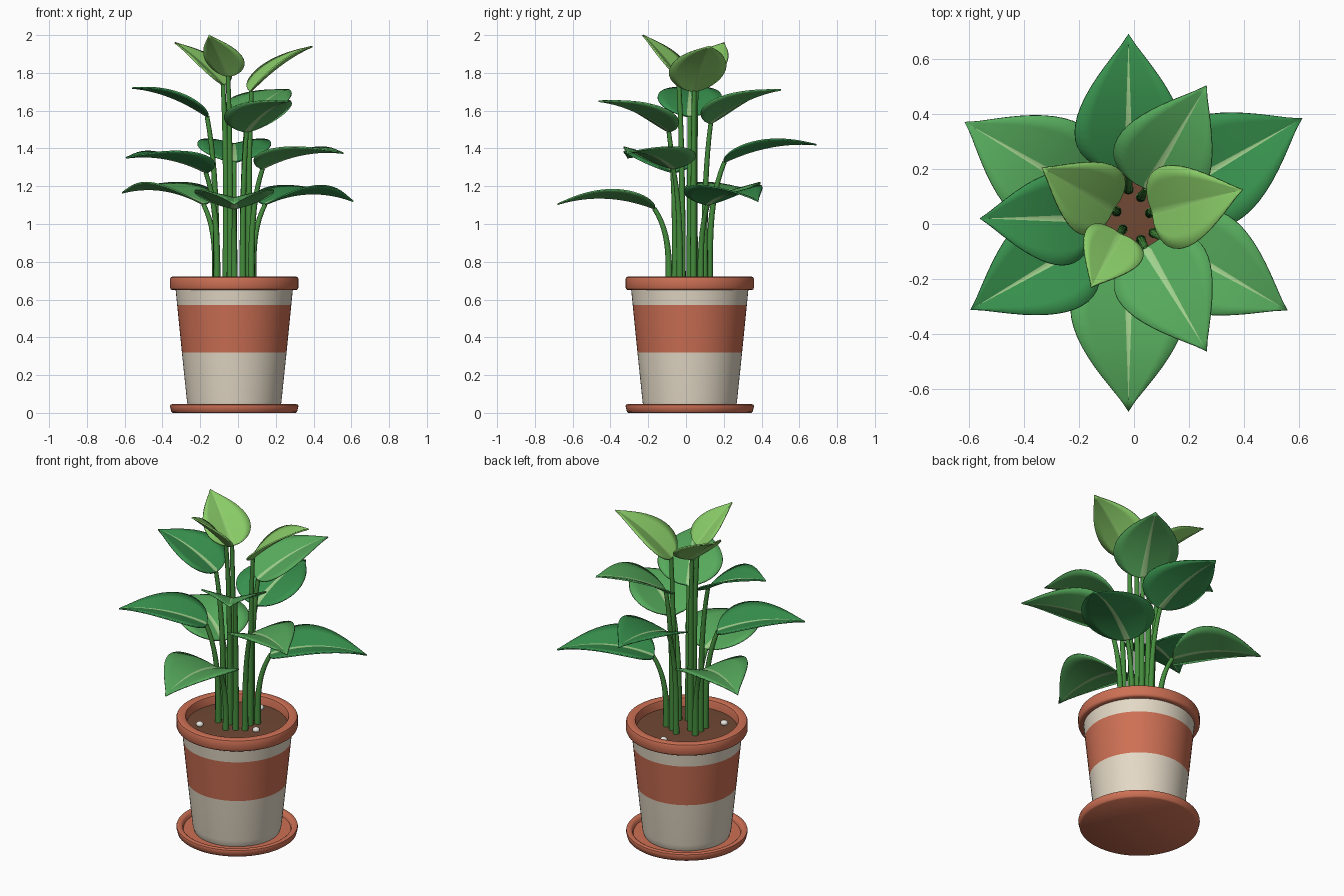
import bpy, bmesh, math
from mathutils import Vector

if "Cube" in bpy.data.objects:
    bpy.data.objects.remove(bpy.data.objects["Cube"])

CX, CY = -0.02, 0.02          # pot axis


def mat(name, r, g, b):
    m = bpy.data.materials.new(name)
    lin = [((c / 255 + 0.055) / 1.055) ** 2.4 for c in (r, g, b)]
    m.diffuse_color = (*lin, 1)
    m.use_nodes = True
    m.node_tree.nodes["Principled BSDF"].inputs["Base Color"].default_value = m.diffuse_color
    return m


TERRA = mat("terracotta", 205, 112, 84)
CREAM = mat("cream", 228, 217, 198)
SOIL = mat("soil", 112, 72, 52)
PEBBLE = mat("pebble", 232, 228, 220)
STEM = mat("stem", 68, 140, 60)
DARK = mat("leaf_dark", 56, 146, 78)
MID = mat("leaf_mid", 86, 170, 92)
LIGHT = mat("leaf_light", 138, 205, 104)
VEIN = mat("vein", 160, 208, 140)
VEIN_LIGHT = mat("vein_light", 146, 210, 112)


def finish(name, bm, mats, angle=40):
    bmesh.ops.recalc_face_normals(bm, faces=bm.faces)
    me = bpy.data.meshes.new(name)
    bm.to_mesh(me)
    bm.free()
    for m in mats:
        me.materials.append(m)
    ob = bpy.data.objects.new(name, me)
    bpy.context.collection.objects.link(ob)
    bpy.ops.object.select_all(action='DESELECT')
    ob.select_set(True)
    bpy.context.view_layer.objects.active = ob
    bpy.ops.object.shade_smooth_by_angle(angle=math.radians(angle))
    return ob


def lathe(name, profile, mats, bands=None, closed=False, n=64):
    """Revolve (r, z) points round the pot axis; bands = material per segment."""
    bm = bmesh.new()
    rings = []
    for r, z in profile:
        if r == 0:
            rings.append([bm.verts.new((CX, CY, z))] * n)
        else:
            rings.append([bm.verts.new((CX + r * math.cos(2 * math.pi * i / n),
                                        CY + r * math.sin(2 * math.pi * i / n), z))
                          for i in range(n)])
    pairs = list(zip(rings, rings[1:]))
    if closed:
        pairs.append((rings[-1], rings[0]))
    for k, (a, b) in enumerate(pairs):
        for i in range(n):
            j = (i + 1) % n
            vs = list(dict.fromkeys([a[i], a[j], b[j], b[i]]))
            f = bm.faces.new(vs)
            f.material_index = bands[k] if bands else 0
    return finish(name, bm, mats)


# Saucer, pot body with painted bands, rim and soil
lathe("saucer", [(0, 0), (.325, 0), (.333, .006), (.34, .035), (.338, .043), (.33, .046),
                 (.315, .046), (.306, .04), (.30, .022), (0, .02)], [TERRA])
lathe("pot_body", [(0, .021), (.24, .021), (.247, .04), (.25, .06), (.277, .32), (.302, .57),
                   (.311, .66), (.285, .66), (.28, .60), (0, .60)],
      [CREAM, TERRA], [0, 0, 0, 0, 1, 0, 0, 0, 0])
lathe("pot_rim", [(.28, .65), (.328, .65), (.336, .654), (.34, .663), (.34, .708), (.336, .718),
                  (.327, .722), (.298, .722), (.289, .718), (.285, .708)], [TERRA], closed=True)
lathe("soil", [(0, .678), (.15, .676), (.286, .67), (.286, .64), (0, .64)], [SOIL])

# Pebbles on the soil
for i, (x, y) in enumerate([(-.15, -.15), (.15, -.03), (0, .226)]):
    bm = bmesh.new()
    bmesh.ops.create_uvsphere(bm, u_segments=16, v_segments=10, radius=.021)
    bmesh.ops.scale(bm, vec=(1, 1, .75), verts=bm.verts)
    bmesh.ops.translate(bm, vec=(CX + x, CY + y, .683), verts=bm.verts)
    finish(f"pebble_{i + 1}", bm, [PEBBLE], 180)


def polar(ang, r, z, side=0):
    c, s = math.cos(ang), math.sin(ang)
    return Vector((CX + r * c - side * s, CY + r * s + side * c, z))


def stem(name, ang, rb, r0, z0, n=12, k=10):
    """Tapered tube rising from the soil and bending outwards to the leaf base."""
    bm = bmesh.new()
    rings = []
    for i in range(n + 1):
        s = i / n
        r, z = rb + (r0 - rb) * s ** 3.5, .66 + (z0 - .66) * s
        slope = 3.5 * (r0 - rb) * s ** 2.5
        t = Vector((slope, z0 - .66)).normalized()
        rad = .019 - .007 * s
        rings.append([bm.verts.new(polar(ang, r + rad * math.cos(a) * t.y,
                                         z - rad * math.cos(a) * t.x, rad * math.sin(a)))
                      for a in (2 * math.pi * j / k for j in range(k))])
    for a, b in zip(rings, rings[1:]):
        for j in range(k):
            bm.faces.new((a[j], a[(j + 1) % k], b[(j + 1) % k], b[j]))
    bm.faces.new(rings[0])
    bm.faces.new(rings[-1])
    finish(name, bm, [STEM], 60)


def leaf(name, ang, r0, r1, z0, z1, bulge, hw, mats, n=18):
    """Pointed blade, folded up along the midrib and arched along its length."""
    bm = bmesh.new()
    rows, peak = [], .5 / 1.7
    for i in range(n + 1):
        t = (i / n) ** 1.5
        w = hw * (t / peak) ** .5 * ((1 - t) / (1 - peak)) ** 1.2
        v = min(.017 * (1 - t), .2 * w)
        r = r0 + (r1 - r0) * t
        z = z0 + (z1 - z0) * t + bulge * 4 * t * (1 - t)
        tan = Vector((r1 - r0, z1 - z0 + bulge * 4 * (1 - 2 * t))).normalized()
        row = []
        for x in (-w, -.7 * w, -.4 * w, -v, 0, v, .4 * w, .7 * w, w):
            lift = .24 * abs(x)
            row.append(bm.verts.new(polar(ang, r - tan.y * lift, z + tan.x * lift, x)))
        rows.append(row)
    for a, b in zip(rows, rows[1:]):
        for j in range(8):
            f = bm.faces.new((a[j], a[j + 1], b[j + 1], b[j]))
            f.material_index = 1 if j in (3, 4) else 0
    bmesh.ops.remove_doubles(bm, verts=bm.verts, dist=1e-5)
    ob = finish(name, bm, mats, 50)
    mod = ob.modifiers.new("thickness", 'SOLIDIFY')
    mod.thickness = .008
    mod.offset = 0


D, M, L = (DARK, VEIN), (MID, VEIN), (LIGHT, VEIN_LIGHT)
# angle, stem foot radius, leaf base radius, tip radius, base z, tip z, arch, half width, materials
PLANT = [
    (30, .115, .185, .728, 1.10, 1.12, .050, .205, D),
    (149.5, .115, .185, .69, 1.10, 1.165, .045, .205, M),
    (270, .110, .185, .70, 1.08, 1.105, .045, .210, M),
    (90, .105, .18, .67, 1.325, 1.42, .035, .195, D),
    (210, .105, .17, .663, 1.27, 1.35, .035, .190, D),
    (330, .105, .17, .667, 1.29, 1.375, .035, .190, M),
    (59.6, .090, .125, .56, 1.53, 1.71, .030, .182, M),
    (180, .095, .14, .54, 1.565, 1.72, .030, .170, D),
    (300.5, .090, .125, .56, 1.485, 1.65, .030, .182, M),
    (149.6, .050, .065, .365, 1.735, 1.96, .015, .138, L),
    (14.2, .080, .09, .428, 1.70, 1.94, .025, .153, L),
    (241.6, .045, .065, .284, 1.78, 2.0, .010, .115, L),
]
for i, (deg, rb, r0, r1, z0, z1, arch, hw, mats) in enumerate(PLANT):
    a = math.radians(deg)
    stem(f"stem_{i + 1}", a, rb, r0 + .004, z0 + .004)
    leaf(f"leaf_{i + 1}", a, r0, r1, z0, z1, arch, hw, mats)
